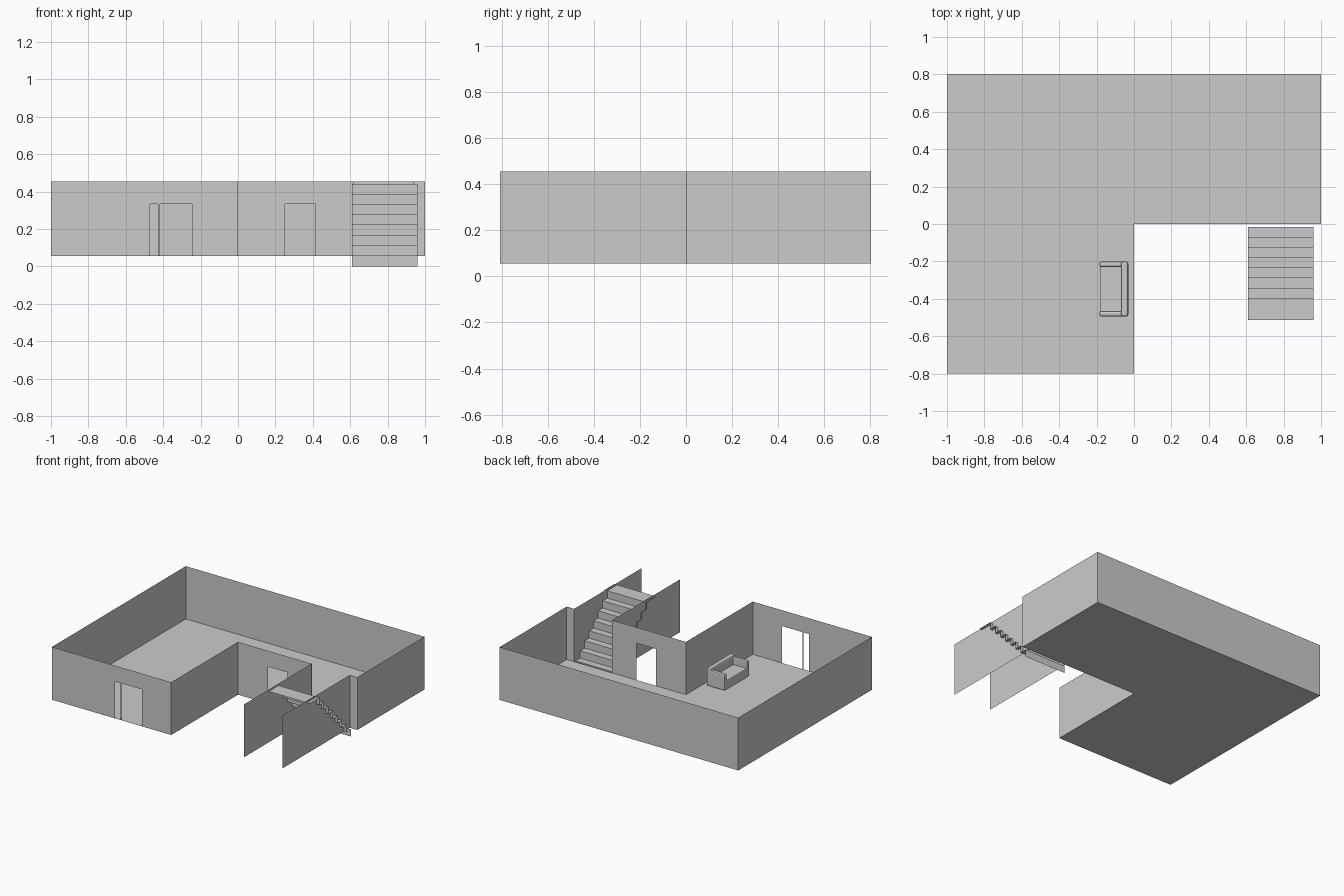
import bpy, bmesh

if "Cube" in bpy.data.objects:
    bpy.data.objects.remove(bpy.data.objects["Cube"])

FLOOR, TOP, DOOR = 0.055, 0.455, 0.335   # floor, wall top and door head heights


def mesh_object(name, bm):
    bmesh.ops.remove_doubles(bm, verts=bm.verts, dist=0.0001)
    mesh = bpy.data.meshes.new(name)
    bm.to_mesh(mesh)
    bm.free()
    obj = bpy.data.objects.new(name, mesh)
    bpy.context.collection.objects.link(obj)
    return obj


def face(bm, pts):
    return bm.faces.new([bm.verts.new(p) for p in pts])


def wall(name, start, end, openings=()):
    """Thin straight wall; openings are (from, to) fractions of its length."""
    bm = bmesh.new()

    def panel(a, b, z0, z1):
        pa = [start[i] + (end[i] - start[i]) * a for i in range(2)]
        pb = [start[i] + (end[i] - start[i]) * b for i in range(2)]
        face(bm, [(*pa, z0), (*pb, z0), (*pb, z1), (*pa, z1)])

    pos = 0.0
    for a, b in openings:
        panel(pos, a, FLOOR, DOOR)
        panel(pos, a, DOOR, TOP)
        panel(a, b, DOOR, TOP)
        pos = b
    if openings:
        panel(pos, 1, FLOOR, DOOR)
        panel(pos, 1, DOOR, TOP)
    else:
        panel(0, 1, FLOOR, TOP)
    return mesh_object(name, bm)


# L-shaped floor
bm = bmesh.new()
face(bm, [(x, y, FLOOR) for x, y in
          [(-1, -0.8), (0, -0.8), (0, 0), (1, 0), (1, 0.803), (-1, 0.803)]])
mesh_object("floor", bm)

# Room walls
wall("back_wall", (-1, 0.803), (1, 0.803))
wall("left_wall", (-1, -0.8), (-1, 0.803))
wall("right_wall", (1, 0), (1, 0.803))
wall("notch_side_wall", (0, -0.8), (0, 0))
wall("front_wall", (-1, -0.8), (0, -0.8), [(0.53, 0.573), (0.583, 0.755)])
wall("notch_door_wall", (0, 0), (0.62, 0), [(0.25 / 0.62, 0.415 / 0.62)])
wall("stair_jamb_wall", (0.937, 0), (1, 0))

# Walls beside the stairs
for side, x in (("left", 0.617), ("right", 0.937)):
    wall("stair_wall_" + side, (x, 0), (x, -0.807))

# Folded-sheet stairs: risers and treads, ending in a deeper landing
RISE, RUN, STEPS = 0.0551, 0.0542, 8
path = []
for i in range(STEPS):
    y = -0.016 - i * RUN
    path += [(y, i * RISE), (y, (i + 1) * RISE)]
path.append((-0.513, STEPS * RISE))
bm = bmesh.new()
for (y0, z0), (y1, z1) in zip(path, path[1:]):
    face(bm, [(0.61, y0, z0), (0.96, y0, z0), (0.96, y1, z1), (0.61, y1, z1)])
mesh_object("stairs", bm)


def soft_box(name, x, y, z, bevel):
    """Box from (min, max) ranges with small chamfered edges."""
    bpy.ops.mesh.primitive_cube_add(size=1, location=[(a + b) / 2 for a, b in (x, y, z)])
    obj = bpy.context.object
    obj.name = name
    obj.scale = [b - a for a, b in (x, y, z)]
    bpy.ops.object.transform_apply(location=False, rotation=False, scale=True)
    mod = obj.modifiers.new("soft_edges", "BEVEL")
    mod.width, mod.segments = bevel, 2
    return obj


# Sofa with its back to the notch wall, facing left
soft_box("sofa_seat", (-0.183, -0.045), (-0.485, -0.21), (FLOOR, 0.125), 0.006)
soft_box("sofa_back", (-0.07, -0.03), (-0.495, -0.2), (FLOOR, 0.193), 0.012)
for side, y in (("left", (-0.23, -0.2)), ("right", (-0.495, -0.465))):
    soft_box("sofa_arm_" + side, (-0.185, -0.04), y, (FLOOR, 0.178), 0.01)
